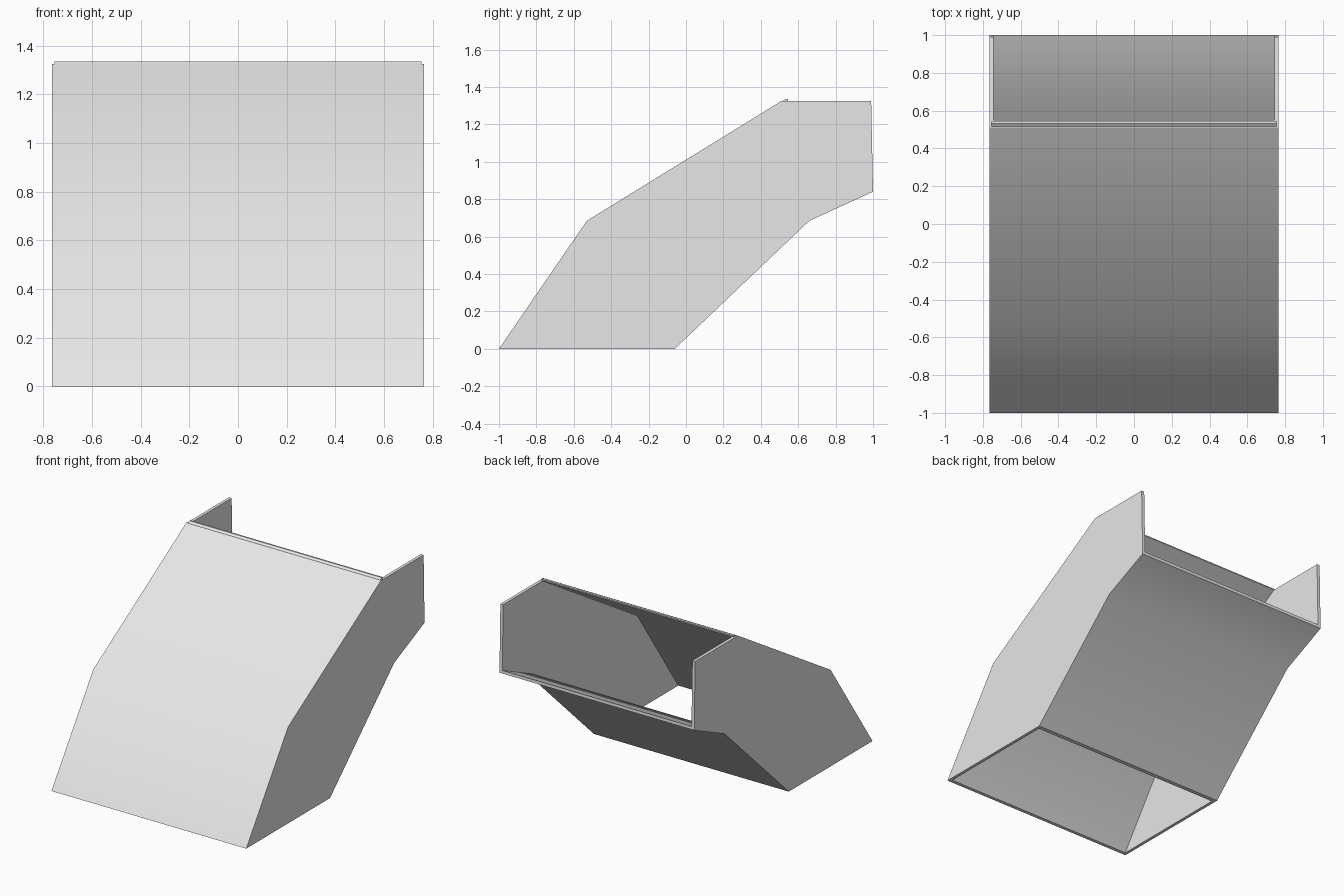
import bpy
import bmesh
from mathutils import Vector

cube = bpy.data.objects.get("Cube")
if cube:
    bpy.data.objects.remove(cube, do_unlink=True)

grey = bpy.data.materials.new("plain grey")
grey.use_nodes = True
colour = (0.8, 0.8, 0.8, 1)
grey.diffuse_color = colour
grey.node_tree.nodes["Principled BSDF"].inputs["Base Color"].default_value = colour


def prism(name, profile, half_width):
    """Extrude a (y, z) profile symmetrically along x."""
    bm = bmesh.new()
    face = bm.faces.new([bm.verts.new((-half_width, y, z)) for y, z in profile])
    result = bmesh.ops.extrude_face_region(bm, geom=[face])
    verts = [g for g in result["geom"] if isinstance(g, bmesh.types.BMVert)]
    bmesh.ops.translate(bm, verts=verts, vec=Vector((2 * half_width, 0, 0)))
    bmesh.ops.recalc_face_normals(bm, faces=bm.faces)
    mesh = bpy.data.meshes.new(name)
    bm.to_mesh(mesh)
    bm.free()
    mesh.materials.append(grey)
    obj = bpy.data.objects.new(name, mesh)
    bpy.context.collection.objects.link(obj)
    return obj


# Bent duct, outer body
duct = prism("bent_duct", [
    (-1, 0), (-0.53, 0.685), (0.51, 1.325), (0.99, 1.325),
    (1, 0.84), (0.66, 0.685), (-0.06, 0)], 0.765)

# Channel through it, open at the bottom, back and rear of the top
channel = prism("channel_cutter", [
    (-1.044, -0.1), (-0.516, 0.67), (0.712, 1.425), (1.1, 1.425),
    (1.1, 0.908), (0.649, 0.702), (-0.194, -0.1)], 0.743)
channel.hide_render = True

cut = duct.modifiers.new("hollow", "BOOLEAN")
cut.operation = "DIFFERENCE"
cut.solver = "EXACT"
cut.object = channel
bpy.context.view_layer.objects.active = duct
duct.select_set(True)
bpy.ops.object.modifier_apply(modifier=cut.name)
bpy.data.objects.remove(channel, do_unlink=True)

# Small raised lip along the top of the front panel
lip = prism("top_lip", [
    (0.512, 1.322), (0.532, 1.336), (0.546, 1.335), (0.544, 1.322)], 0.755)

# Soft bends on the panels, crisp corners elsewhere
bpy.ops.object.select_all(action="DESELECT")
duct.select_set(True)
bpy.context.view_layer.objects.active = duct
bpy.ops.object.shade_smooth_by_angle(angle=0.55)
